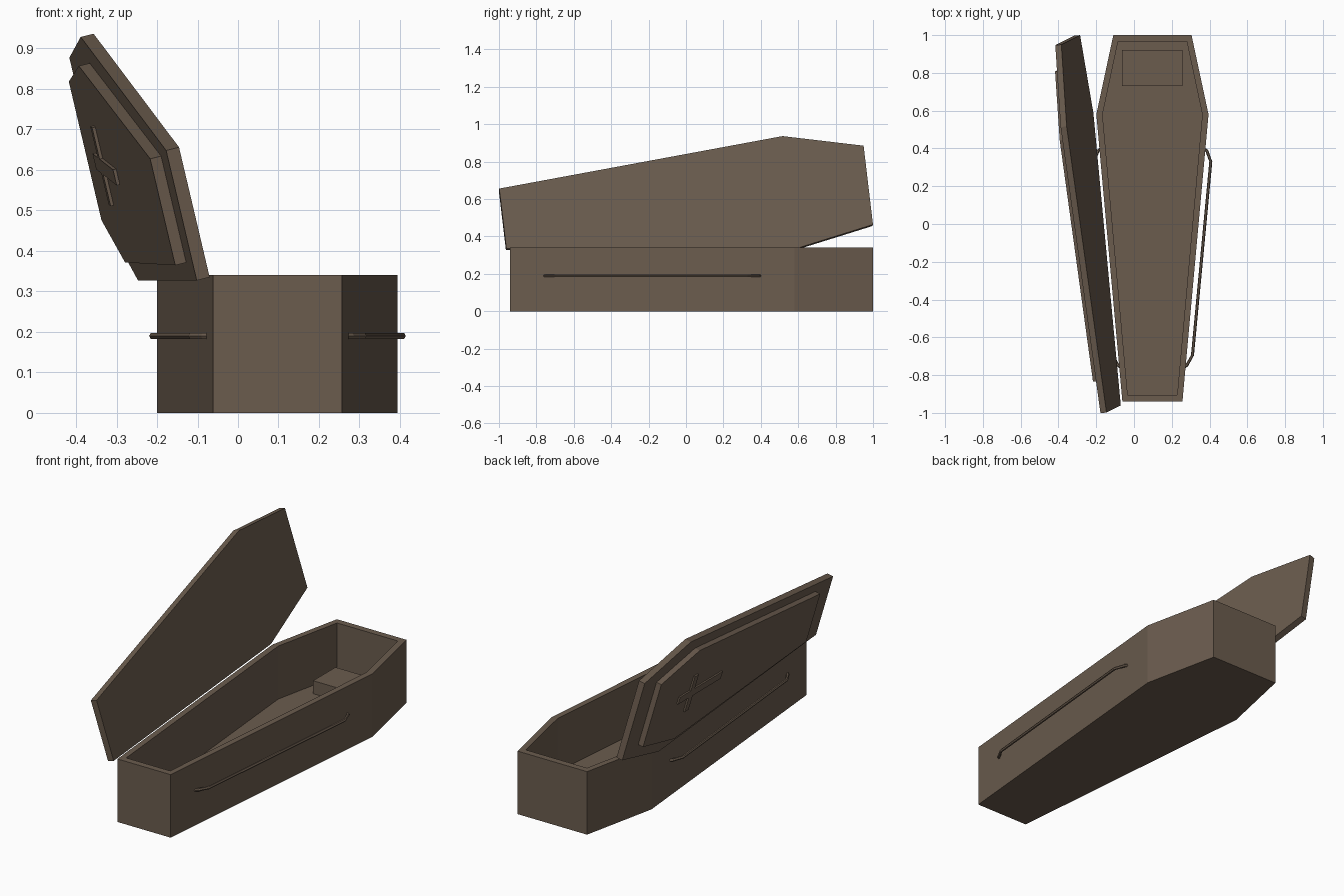
import bpy, bmesh, math
from mathutils import Matrix, Vector

cube = bpy.data.objects.get("Cube")
if cube:
    bpy.data.objects.remove(cube, do_unlink=True)

# One dark wood colour
wood = bpy.data.materials.new("dark_brown_wood")
wood.use_nodes = True
colour = (0.147, 0.107, 0.076, 1)
wood.diffuse_color = colour
wood.node_tree.nodes["Principled BSDF"].inputs["Base Color"].default_value = colour

BOX_X = 0.0975
HEIGHT = 0.34


def add_object(name, bm, matrix=Matrix()):
    bmesh.ops.recalc_face_normals(bm, faces=bm.faces)
    mesh = bpy.data.meshes.new(name)
    bm.to_mesh(mesh)
    bm.free()
    mesh.materials.append(wood)
    obj = bpy.data.objects.new(name, mesh)
    obj.matrix_world = matrix
    bpy.context.collection.objects.link(obj)
    return obj


def outline(widths, lengths):
    """Six-sided outline from half widths and y positions of foot, shoulder, head."""
    side = list(zip(widths, lengths))
    return [(x, y) for x, y in side] + [(-x, y) for x, y in reversed(side)]


def loft(name, layers, matrix=Matrix()):
    """Skin a stack of (outline, z) layers and cap both ends."""
    bm = bmesh.new()
    rings = [[bm.verts.new((x, y, z)) for x, y in pts] for pts, z in layers]
    for a, b in zip(rings, rings[1:]):
        for i in range(len(a)):
            j = (i + 1) % len(a)
            bm.faces.new((a[i], a[j], b[j], b[i]))
    bm.faces.new(rings[0])
    bm.faces.new(rings[-1])
    return add_object(name, bm, matrix)


def block(name, low, high, matrix=Matrix()):
    rect = [(low[0], low[1]), (high[0], low[1]), (high[0], high[1]), (low[0], high[1])]
    return loft(name, [(rect, low[2]), (rect, high[2])], matrix)


# Hollow box: outer wall, rim, inner wall and floor
outer = outline((0.159, 0.297, 0.207), (-0.94, 0.58, 1.0))
inner = outline((0.131, 0.264, 0.182), (-0.905, 0.58, 0.965))
place_box = Matrix.Translation((BOX_X, 0, 0))
loft("box", [(outer, 0), (outer, HEIGHT), (inner, HEIGHT), (inner, 0.054)], place_box)

# Headrest on the floor
block("pillow", (-0.16, 0.73, 0.05), (0.16, 0.92, 0.124), place_box)

# Lid swung open about the long right-hand edge
lid_outline = outline((0.166, 0.311, 0.218), (-0.957, 0.591, 1.018))
foot, shoulder = Vector((-0.166, -0.957, 0)), Vector((-0.311, 0.591, 0))
place_lid = (Matrix.Translation((-0.07, -0.96, 0.335))
             @ Matrix.Rotation(math.radians(-103.8), 4, (shoulder - foot).normalized())
             @ Matrix.Translation(-foot))
loft("lid", [(lid_outline, 0), (lid_outline, 0.033)], place_lid)

# Raised panel on the lid
panel = outline((0.136, 0.251, 0.177), (-0.79, 0.515, 0.875))
loft("lid_panel", [(panel, 0.033), (panel, 0.061)], place_lid)

# Cross on the panel, one solid outline
right_half = [(0.02, 0.17), (0.02, 0.46), (0.1, 0.46), (0.1, 0.50), (0.02, 0.50), (0.02, 0.61)]
cross = right_half + [(-x, y) for x, y in reversed(right_half)]
loft("lid_cross", [(cross, 0.060), (cross, 0.069)], place_lid)

# Long bar handles, one on each side
path = [(0.272, 0.398), (0.288, 0.388), (0.309, 0.33), (0.212, -0.695), (0.182, -0.748), (0.17, -0.757)]
for name, sign in (("left_handle", 1), ("right_handle", -1)):
    bm = bmesh.new()
    rings = []
    for i, (x, y) in enumerate(path):
        before, after = path[max(i - 1, 0)], path[min(i + 1, len(path) - 1)]
        along = Vector((after[0] - before[0], after[1] - before[1], 0)).normalized()
        across = Vector((-along.y, along.x, 0))
        ring = []
        for k in range(6):
            a = k * math.tau / 6
            p = Vector((x, y, 0.19)) + 0.008 * (across * math.cos(a) + Vector((0, 0, math.sin(a))))
            ring.append(bm.verts.new((BOX_X + sign * p.x, p.y, p.z)))
        rings.append(ring)
    for a, b in zip(rings, rings[1:]):
        for k in range(6):
            n = (k + 1) % 6
            bm.faces.new((a[k], a[n], b[n], b[k]))
    bm.faces.new(rings[0])
    bm.faces.new(rings[-1])
    add_object(name, bm)
